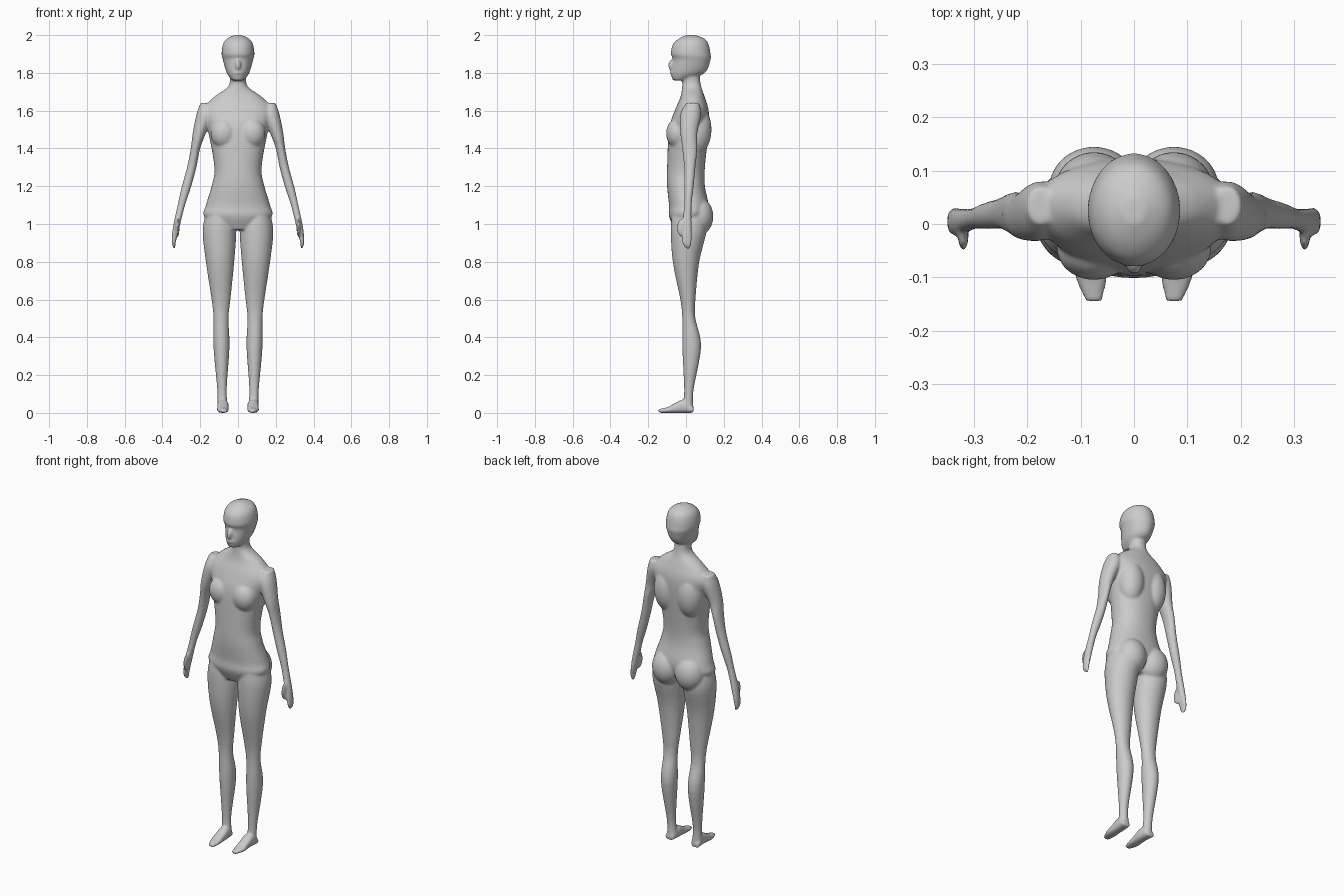
import bpy
import bmesh
import math
from mathutils import Matrix, Vector

default_cube = bpy.data.objects.get("Cube")
if default_cube:
    bpy.data.objects.remove(default_cube, do_unlink=True)

RING_SIDES = 40
STEPS_PER_SPAN = 5


def spline(before, start, end, after, t):
    """Smooth blend from one section to the next, guided by their neighbours."""
    blended = []
    for a, b, c, d in zip(before, start, end, after):
        slope_in, slope_out = (c - a) / 2, (d - b) / 2
        ease = t * t * (3 - 2 * t)
        bend = t * (1 - t) * (slope_in * (1 - t) - slope_out * t)
        blended.append(b + (c - b) * ease + bend)
    return blended


def refine(sections):
    """Insert smooth in-between sections."""
    padded = [sections[0], *sections, sections[-1]]
    result = []
    for i in range(len(sections) - 1):
        for step in range(STEPS_PER_SPAN):
            result.append(spline(*padded[i:i + 4], step / STEPS_PER_SPAN))
    result.append(sections[-1])
    return result


def rounded(low, high, wave, power):
    """Place one coordinate of a superellipse between its two limits."""
    middle, half = (low + high) / 2, (high - low) / 2
    return middle + half * math.copysign(abs(wave) ** (2 / power), wave)


def loft(bm, landmarks, side=1, along_y=False, power=2):
    """Skin rounded rings; each landmark is a position, then both axis limits."""
    rings = []
    for position, inner, outer, low, high in refine(list(landmarks.values())):
        ring = []
        for k in range(RING_SIDES):
            angle = math.tau * k / RING_SIDES
            u = side * rounded(inner, outer, math.cos(angle), power)
            v = rounded(low, high, math.sin(angle), power)
            point = (u, position, v) if along_y else (u, v, position)
            ring.append(bm.verts.new(point))
        rings.append(ring)
    faces = [bm.faces.new(rings[0]), bm.faces.new(rings[-1])]
    for lower, upper in zip(rings, rings[1:]):
        for k in range(RING_SIDES):
            quad = (lower[k - 1], lower[k], upper[k], upper[k - 1])
            faces.append(bm.faces.new(quad))
    bmesh.ops.recalc_face_normals(bm, faces=faces)


def centred(landmarks):
    """Expand position, half width, front, back into full symmetric sections."""
    return {name: (position, -half, half, front, back)
            for name, (position, half, front, back) in landmarks.items()}


def blob(bm, centre, radii, side=1):
    """Ellipsoid used for soft muscle and flesh forms."""
    x, y, z = centre
    place = Matrix.Translation(Vector((side * x, y, z))) @ Matrix.Diagonal((*radii, 1))
    bmesh.ops.create_uvsphere(bm, u_segments=32, v_segments=20, radius=1, matrix=place)


# Torso and head: height, half width, front, back
torso = centred({
    "crotch": (.97, .1, -.06, .06),
    "hips": (1.04, .18, -.09, .11),
    "belly": (1.1, .17, -.09, .12),
    "waist": (1.2, .14, -.1, .1),
    "ribs": (1.3, .125, -.1, .1),
    "chest": (1.5, .16, -.09, .12),
    "shoulders": (1.6, .185, -.06, .12),
    "collar": (1.67, .13, -.03, .1),
    "neck base": (1.73, .05, -.02, .08),
    "neck top": (1.8, .045, -.02, .07),
})
head = centred({
    "chin": (1.76, .03, -.07, 0),
    "jaw": (1.8, .06, -.08, .1),
    "eyes": (1.87, .08, -.07, .13),
    "brow": (1.9, .087, -.08, .13),
    "forehead": (1.95, .08, -.07, .12),
    "crown": (1.98, .06, -.04, .1),
    "top": (2, .02, 0, .05),
})

# Limbs: height, inner, outer, front, back
arm = {
    "shoulder top": (1.64, .15, .2, 0, .07),
    "shoulder": (1.58, .13, .22, -.03, .08),
    "armpit": (1.48, .17, .24, -.03, .06),
    "upper arm": (1.4, .2, .25, -.02, .06),
    "elbow": (1.3, .22, .27, -.01, .05),
    "forearm": (1.19, .25, .3, -.01, .04),
    "wrist": (1.1, .28, .32, -.01, .03),
    "palm": (.98, .31, .345, -.02, .03),
    "fingers": (.9, .33, .35, -.02, .03),
    "fingertips": (.87, .33, .34, 0, .02),
}
leg = {
    "hip": (1.08, .03, .16, -.07, .1),
    "seat": (.97, .01, .187, -.08, .11),
    "thigh": (.8, .02, .17, -.07, .07),
    "lower thigh": (.6, .04, .14, -.03, .05),
    "knee": (.5, .05, .13, -.02, .05),
    "calf": (.35, .045, .13, -.02, .08),
    "ankle": (.12, .06, .11, -.01, .04),
    "heel": (.02, .05, .11, -.02, .04),
}

# Foot: depth, inner, outer, bottom, top
foot = {
    "heel": (.04, .06, .11, 0, .03),
    "ankle": (-.01, .05, .11, 0, .07),
    "instep": (-.06, .05, .11, 0, .05),
    "ball": (-.1, .05, .11, 0, .03),
    "toes": (-.145, .06, .09, 0, .02),
}

# Central forms
bm = bmesh.new()
loft(bm, torso, power=2.2)
loft(bm, head)
nose = ((0, -.075, 1.84), (.015, .02, .03))
mouth = ((0, -.07, 1.8), (.025, .015, .01))
for centre, radii in (nose, mouth):
    blob(bm, centre, radii)

# Paired forms
thumb = ((.32, -.02, .98), (.01, .03, .05))
breast = ((.075, -.045, 1.48), (.07, .06, .08))
shoulder_blade = ((.075, .06, 1.5), (.075, .075, .13))
buttock = ((.075, .065, 1.04), (.085, .08, .1))
for side in (1, -1):
    loft(bm, arm, side)
    loft(bm, leg, side)
    loft(bm, foot, side, along_y=True, power=2.5)
    for centre, radii in (thumb, breast, shoulder_blade, buttock):
        blob(bm, centre, radii, side)

mesh = bpy.data.meshes.new("body")
bm.to_mesh(mesh)
bm.free()
body = bpy.data.objects.new("body", mesh)
bpy.context.collection.objects.link(body)

# Single grey skin
skin = bpy.data.materials.new("neutral grey")
skin.use_nodes = True
grey = (.6, .6, .6, 1)
skin.diffuse_color = grey
skin.node_tree.nodes["Principled BSDF"].inputs["Base Color"].default_value = grey
mesh.materials.append(skin)

# Fuse the forms into one seamless, softly blended surface
fuse = body.modifiers.new("fuse", "REMESH")
fuse.mode = "VOXEL"
fuse.voxel_size = .006
fuse.use_smooth_shade = True
soften = body.modifiers.new("soften", "SMOOTH")
soften.factor = .5
soften.iterations = 8
